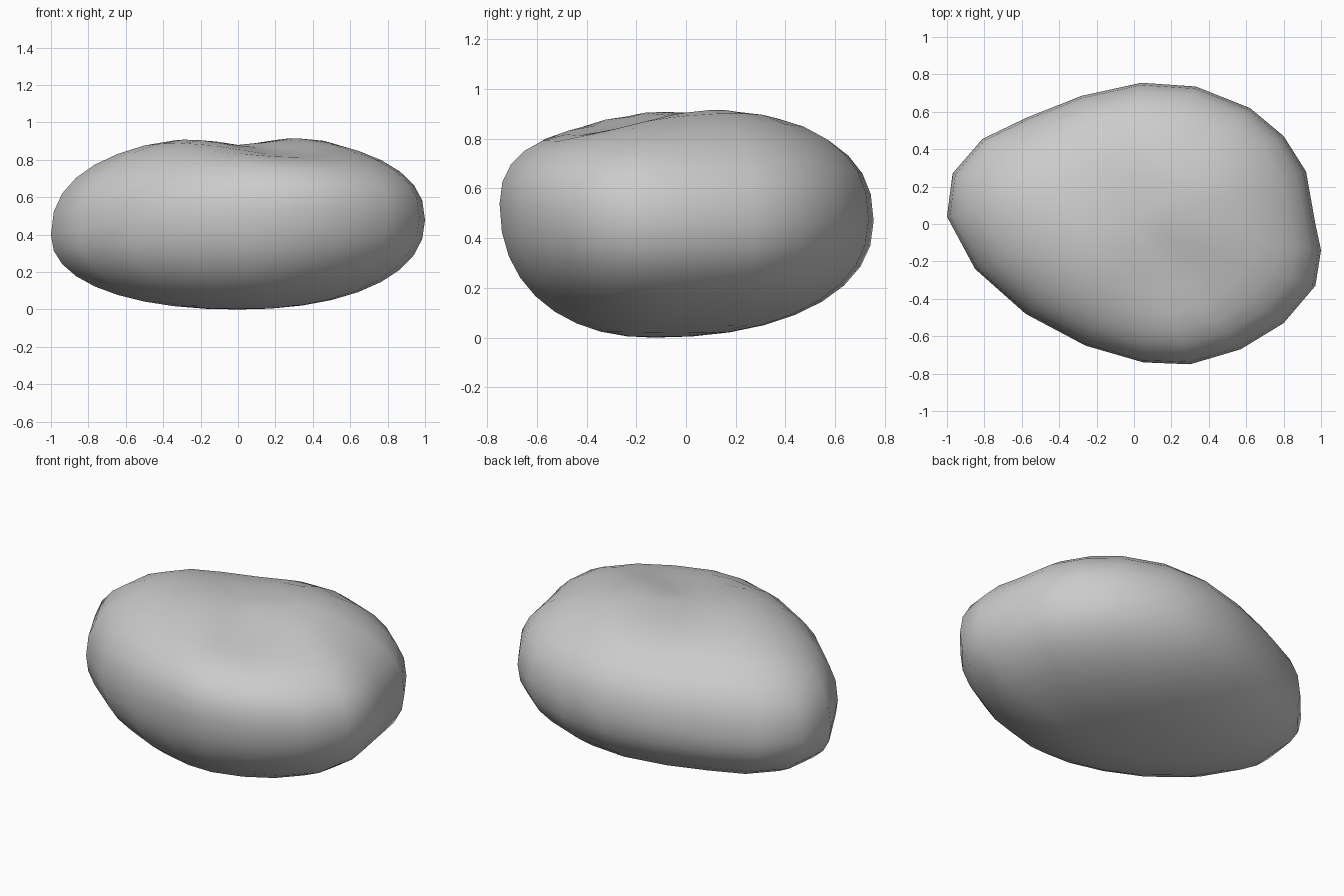
import bpy, bmesh
from math import sin, pi, exp

if "Cube" in bpy.data.objects:
    bpy.data.objects.remove(bpy.data.objects["Cube"])

# widest outline seen from above, counter-clockwise
OUTLINE = [(1, -.14), (.97, .0), (.92, .28), (.8, .47), (.62, .62), (.33, .735),
           (.04, .755), (-.28, .685), (-.57, .57), (-.81, .455), (-.97, .27),
           (-1, .04), (-.85, -.24), (-.58, -.48), (-.26, -.65), (.05, -.74),
           (.3, -.75), (.57, -.67), (.8, -.53), (.97, -.33)]
RINGS = 9


def bump(x, y, cx, cy, sx, sy):
    return exp(-((x - cx) / sx) ** 2 - ((y - cy) / sy) ** 2)


def crown(x, y):
    """Height of the top: two low swells with a soft valley between them."""
    return (.917 + .03 * bump(x, y, .42, .15, .35, .4)
            + .018 * bump(x, y, -.3, -.22, .35, .3)
            - .045 * bump(x + .4 * y, y, .04, .05, .25, .5)
            - .05 * bump(x, y, .28, -.32, .33, .25))


def point(ox, oy, t, top):
    """Point at fraction t from the pole to the outline, on the upper or lower half."""
    cx, cy = (0, 0) if top else (0, -.13)
    x, y = cx + (ox - cx) * t, cy + (oy - cy) * t
    mid = .435 + .035 * ox - .04 * oy + .11 * oy * oy
    p = 2.35 if top else 2.2
    rise = max(0, 1 - t ** p) ** (1 / p)
    return x, y, mid + ((crown(x, y) if top else 0) - mid) * rise


bm = bmesh.new()
loops = []
for k in range(1, 2 * RINGS):
    top = k >= RINGS
    t = sin(pi / 2 * k / RINGS)
    loops.append([bm.verts.new(point(ox, oy, t, top)) for ox, oy in OUTLINE])

# skin between rings, then close both poles
n = len(OUTLINE)
for a, b in zip(loops, loops[1:]):
    for i in range(n):
        j = (i + 1) % n
        bm.faces.new((a[i], a[j], b[j], b[i]))
bottom = bm.verts.new((0, -.13, 0))
peak = bm.verts.new((0, 0, crown(0, 0)))
for i in range(n):
    j = (i + 1) % n
    bm.faces.new((bottom, loops[0][j], loops[0][i]))
    bm.faces.new((peak, loops[-1][i], loops[-1][j]))
bmesh.ops.recalc_face_normals(bm, faces=bm.faces)
for f in bm.faces:
    f.smooth = True

mesh = bpy.data.meshes.new("boulder")
bm.to_mesh(mesh)
bm.free()
# dark grey stone
stone = bpy.data.materials.new("stone")
stone.diffuse_color = (.55, .55, .55, 1)
stone.use_nodes = True
stone.node_tree.nodes["Principled BSDF"].inputs["Base Color"].default_value = stone.diffuse_color
mesh.materials.append(stone)
boulder = bpy.data.objects.new("boulder", mesh)
bpy.context.collection.objects.link(boulder)
